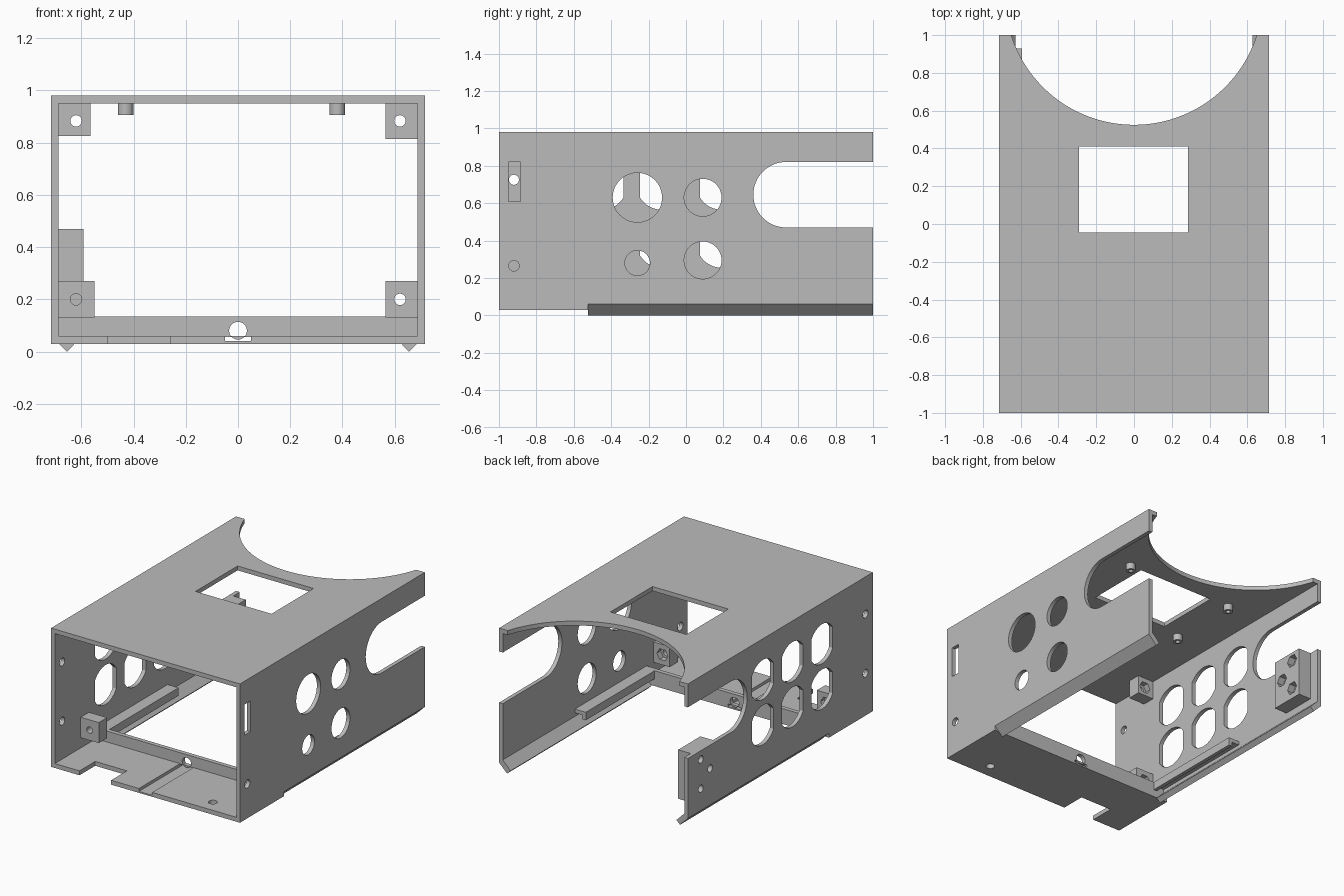
import bpy, bmesh, math
from mathutils import Matrix

old = bpy.data.objects.get("Cube")
if old:
    bpy.data.objects.remove(old, do_unlink=True)

grey = bpy.data.materials.new("plain grey")
grey.use_nodes = True
COLOUR = (0.5, 0.5, 0.5, 1)
grey.diffuse_color = COLOUR
grey.node_tree.nodes["Principled BSDF"].inputs["Base Color"].default_value = COLOUR

# Local (a, b, depth) to world: x plates use (y, z), y plates (x, z), z plates (x, y)
AXES = {
    "x": Matrix(((0, 0, 1, 0), (1, 0, 0, 0), (0, 1, 0, 0), (0, 0, 0, 1))),
    "y": Matrix(((1, 0, 0, 0), (0, 0, 1, 0), (0, 1, 0, 0), (0, 0, 0, 1))),
    "z": Matrix.Identity(4),
}


def rect(a0, a1, b0, b1):
    return [(a0, b0), (a1, b0), (a1, b1), (a0, b1)]


def arc(a, b, r, start=0, end=360, n=48):
    full = end - start == 360
    count = n if full else n + 1
    angles = [math.radians(start + (end - start) * i / n) for i in range(count)]
    return [(a + r * math.cos(t), b + r * math.sin(t)) for t in angles]


def flat_sided(a, b, r, half):
    """Round hole with two straight upright sides."""
    t = math.degrees(math.acos(half / r))
    return arc(a, b, r, t, 180 - t, 24) + arc(a, b, r, 180 + t, 360 - t, 24)


def plate(name, axis, lo, hi, outline, holes=()):
    """Extrude an outline with holes from lo to hi along an axis."""
    curve = bpy.data.curves.new(name, "CURVE")
    curve.dimensions = "2D"
    curve.fill_mode = "BOTH"
    curve.extrude = (hi - lo) / 2
    for loop in [outline, *holes]:
        spline = curve.splines.new("POLY")
        spline.points.add(len(loop) - 1)
        for point, (a, b) in zip(spline.points, loop):
            point.co = (a, b, 0, 1)
        spline.use_cyclic_u = True
    temp = bpy.data.objects.new(name + " curve", curve)
    bpy.context.collection.objects.link(temp)
    bpy.context.view_layer.update()
    graph = bpy.context.evaluated_depsgraph_get()
    mesh = bpy.data.meshes.new_from_object(temp.evaluated_get(graph))
    bpy.data.objects.remove(temp, do_unlink=True)
    bpy.data.curves.remove(curve)
    bm = bmesh.new()
    bm.from_mesh(mesh)
    bmesh.ops.transform(bm, verts=bm.verts, matrix=AXES[axis] @ Matrix.Translation((0, 0, (lo + hi) / 2)))
    bmesh.ops.remove_doubles(bm, verts=bm.verts, dist=0.00005)
    bmesh.ops.recalc_face_normals(bm, faces=bm.faces)
    for face in bm.faces:
        face.smooth = False
    bm.to_mesh(mesh)
    bm.free()
    mesh.name = name
    mesh.materials.clear()
    mesh.materials.append(grey)
    obj = bpy.data.objects.new(name, mesh)
    bpy.context.collection.objects.link(obj)
    return obj


W, IN = 0.715, 0.687           # outer and inner half width
FLOOR_END = -0.525             # where the floor stops

# Side walls, each with an open rounded slot at the back
wall = [(-1, 0.03), (FLOOR_END, 0.03), (FLOOR_END, 0.06), (1, 0.06), (1, 0.47)]
wall += arc(0.535, 0.645, 0.175, 270, 90, 32)
wall += [(1, 0.82), (1, 0.98), (-1, 0.98)]
left_holes = [arc(-0.26, 0.63, 0.132), arc(0.09, 0.63, 0.1), arc(-0.26, 0.28, 0.067),
              arc(0.09, 0.295, 0.1), arc(-0.92, 0.265, 0.028),
              rect(-0.95, -0.885, 0.61, 0.82)]
plate("left_wall", "x", IN, W, wall, left_holes)

screws = [(0.86, 0.41), (0.86, 0.21), (0.76, 0.31)]
right_holes = [flat_sided(y, z, 0.135, 0.115) for y in (-0.45, -0.13, 0.19) for z in (0.39, 0.70)]
right_holes += [arc(-0.92, z, 0.027) for z in (0.32, 0.725)]
right_holes += [arc(y, z, 0.025) for y, z in screws]
plate("right_wall", "x", -W, -IN, wall, right_holes)

# Top panel with window and a large round cut at the back
R, CY = 0.682, 1.207
end = math.degrees(math.asin((CY - 1) / R))
top = [(-IN, 1), (-IN, -1), (IN, -1), (IN, 1)]
top += arc(0, CY, R, -end, -180 + end, 64)
plate("top_panel", "z", 0.95, 0.98, top, [rect(-0.29, 0.285, -0.045, 0.41)])

# Hollow posts under the top panel
for x in (-0.43, 0.38):
    for y in (-0.08, 0.42):
        plate("top_post", "z", 0.905, 0.95, arc(x, y, 0.03, n=24), [arc(x, y, 0.015, n=16)])

# Front floor: two halves either side of a shallow groove
plate("floor_left", "z", 0.03, 0.06, rect(0.05, IN, -1, FLOOR_END), [arc(0.44, -0.9, 0.028, n=24)])
notched = [(-IN, -1), (-0.5, -1), (-0.5, -0.83), (-0.26, -0.83), (-0.26, -1),
           (-0.05, -1), (-0.05, FLOOR_END), (-IN, FLOOR_END)]
plate("floor_right", "z", 0.03, 0.06, notched)
plate("floor_groove", "z", 0.03, 0.04, rect(-0.05, 0.05, -1, FLOOR_END))
plate("floor_crossbar", "y", -0.555, FLOOR_END, rect(-IN, IN, 0.06, 0.135), [arc(0, 0.08, 0.034, n=32)])

# Slanted bottom lips and inner guide rails on both sides
lip = [(W, 0.06), (0.655, 0), (0.628, 0.026), (IN, 0.085), (IN, 0.06)]
rail = [(IN, 0.135), (0.605, 0.135), (0.605, 0.08), (0.63, 0.08), (0.63, 0.11), (IN, 0.11)]
for side, s in (("left", 1), ("right", -1)):
    plate(side + "_bottom_lip", "y", FLOOR_END, 1, [(s * x, z) for x, z in lip])
    plate(side + "_guide_rail", "y", FLOOR_END, 0.22, [(s * x, z) for x, z in rail])

# Corner blocks: round hole in front, hexagonal nut pocket behind
blocks = {
    "lower_right": (-IN, -0.55, 0.13, 0.27, -0.62, 0.2),
    "upper_right": (-IN, -0.565, 0.825, 0.95, -0.62, 0.883),
    "lower_left": (0.565, IN, 0.13, 0.27, 0.62, 0.2),
    "upper_left": (0.565, IN, 0.813, 0.95, 0.62, 0.883),
}
for name, (x0, x1, z0, z1, cx, cz) in blocks.items():
    body = rect(x0, x1, z0, z1)
    plate(name + "_block_front", "y", -0.72, -0.67, body, [arc(cx, cz, 0.022, n=24)])
    plate(name + "_block_back", "y", -0.67, -0.63, body, [arc(cx, cz, 0.042, n=6)])

# Rear mounting block with three screw holes and nut pockets
mount = rect(0.69, 0.93, 0.135, 0.47)
plate("rear_mount_base", "x", -IN, -0.64, mount, [arc(y, z, 0.025, n=24) for y, z in screws])
plate("rear_mount_pockets", "x", -0.64, -0.592, mount, [arc(y, z, 0.045, n=6) for y, z in screws])
